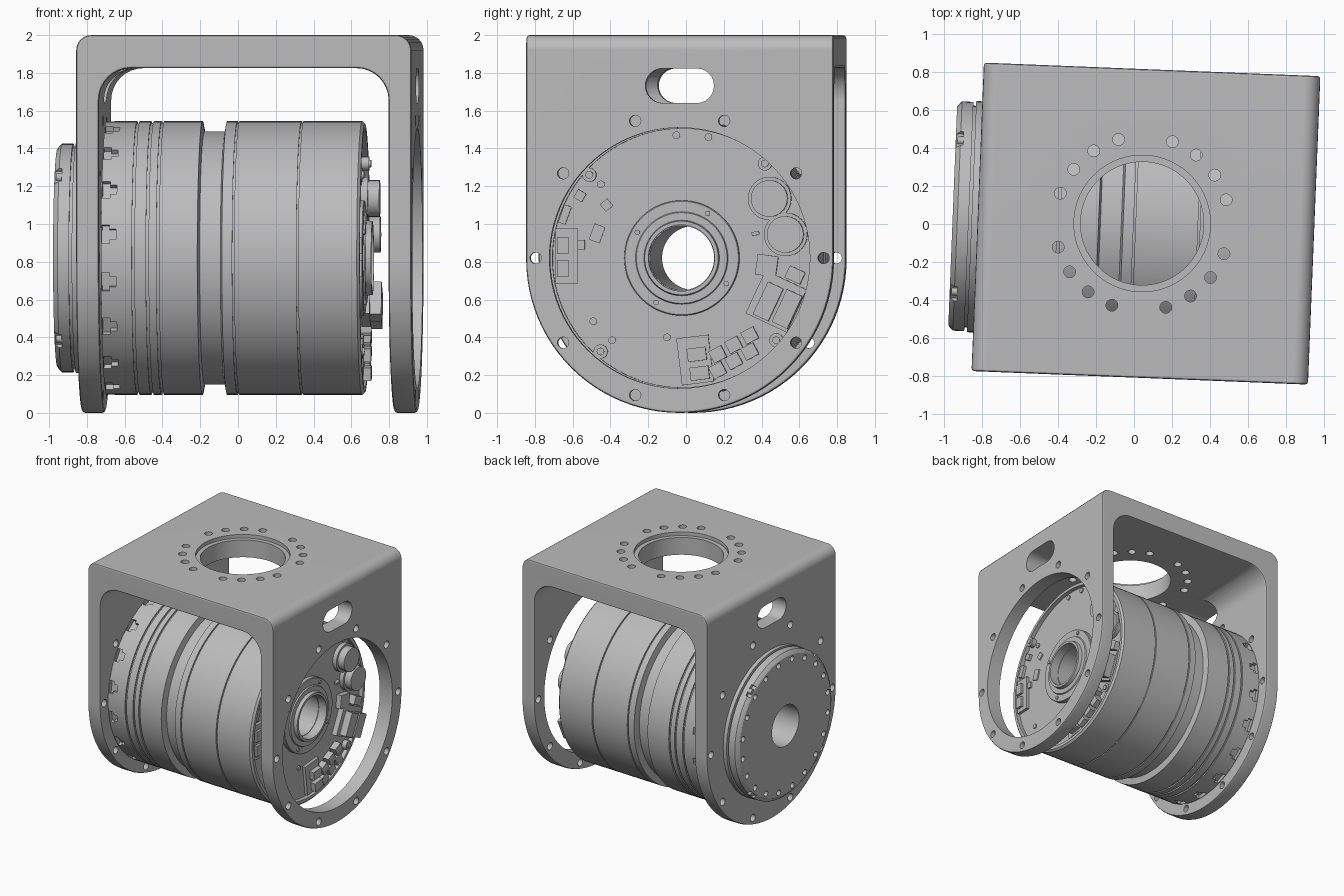
import bpy, bmesh
from math import sin, cos, pi, radians
from mathutils import Matrix, Vector

if "Cube" in bpy.data.objects:
    bpy.data.objects.remove(bpy.data.objects["Cube"])

grey = bpy.data.materials.new("machined_grey")
grey.use_nodes = True
COLOUR = (0.5, 0.5, 0.5, 1)
grey.diffuse_color = COLOUR
grey.node_tree.nodes["Principled BSDF"].inputs["Base Color"].default_value = COLOUR

# The whole assembly is turned slightly about the vertical
FRAME = Matrix.Translation((0.063, 0.002, 0)) @ Matrix.Rotation(radians(-2.3), 4, 'Z')
AXIS_Z = 0.82
X_TURN = Matrix.Rotation(pi / 2, 4, 'Y')


def finish(name, bm):
    bmesh.ops.recalc_face_normals(bm, faces=bm.faces)
    mesh = bpy.data.meshes.new(name)
    bm.to_mesh(mesh)
    bm.free()
    mesh.materials.append(grey)
    ob = bpy.data.objects.new(name, mesh)
    bpy.context.collection.objects.link(ob)
    ob.matrix_world = FRAME
    return ob


def add_cyl(bm, centre, radius, depth, along='X', segs=24):
    m = Matrix.Translation(centre) @ (X_TURN if along == 'X' else Matrix())
    bmesh.ops.create_cone(bm, cap_ends=True, segments=segs, radius1=radius,
                          radius2=radius, depth=depth, matrix=m)


def add_box(bm, centre, size, turn=0):
    m = (Matrix.Translation(centre) @ Matrix.Rotation(radians(turn), 4, 'X')
         @ Matrix.Diagonal((*size, 1)))
    bmesh.ops.create_cube(bm, size=1, matrix=m)


def prism(bm, points, shift):
    face = bm.faces.new([bm.verts.new(p) for p in points])
    out = bmesh.ops.extrude_face_region(bm, geom=[face])["geom"]
    bmesh.ops.translate(bm, vec=shift, verts=[v for v in out if isinstance(v, bmesh.types.BMVert)])


def lathe(name, profile, segs=96):
    bm = bmesh.new()
    rings = []
    for i in range(segs):
        a = 2 * pi * i / segs
        rings.append([bm.verts.new((x, r * cos(a), AXIS_Z + r * sin(a))) for x, r in profile])
    n = len(profile)
    for i in range(segs):
        p, q = rings[i], rings[(i + 1) % segs]
        for j in range(n):
            k = (j + 1) % n
            bm.faces.new((p[j], p[k], q[k], q[j]))
    return finish(name, bm)


def polar(radius, degrees, x):
    a = radians(degrees)
    return Vector((x, radius * cos(a), AXIS_Z + radius * sin(a)))


def carve(ob, cutters):
    for c in cutters:
        mod = ob.modifiers.new("cut", 'BOOLEAN')
        mod.object, mod.operation, mod.solver = c, 'DIFFERENCE', 'EXACT'
        c.hide_render = True


def bake(ob, cutters=()):
    bpy.context.view_layer.update()
    deps = bpy.context.evaluated_depsgraph_get()
    mesh = bpy.data.meshes.new_from_object(ob.evaluated_get(deps))
    ob.modifiers.clear()
    ob.data = mesh
    for c in cutters:
        bpy.data.objects.remove(c)


# Bracket: round-bottomed block, rounded along the two top edges
W, D = 0.888, 0.814
outline = [(-W, D, 2), (-W, -D, 2)]
outline += [(-W, -D * cos(pi * i / 48), D - D * sin(pi * i / 48)) for i in range(49)]
bm = bmesh.new()
prism(bm, outline, (2 * W, 0, 0))
tops = [e for e in bm.edges if all(v.co.z > 1.99 for v in e.verts)
        and abs(e.verts[0].co.x - e.verts[1].co.x) < 0.01]
bmesh.ops.bevel(bm, geom=tops, offset=0.08, segments=6, profile=0.5, affect='EDGES')
bracket = finish("bracket", bm)

# Opening between the two cheeks
R, IN, TOP = 0.17, 0.767, 1.825
arch = [(-IN, -1, -0.5)]
for sx in (-1, 1):
    for i in range(9):
        a = pi / 2 * (i if sx < 0 else 8 - i) / 8
        arch.append((sx * (IN - R + R * cos(a)), -1, TOP - R + R * sin(a)))
arch.append((IN, -1, -0.5))
bm = bmesh.new()
prism(bm, arch, (0, 2, 0))
opening = finish("opening_cutter", bm)

# Large bores in the top and both cheeks
HOLE_X = -0.02
bm = bmesh.new()
add_cyl(bm, (HOLE_X, 0, 1.9), 0.325, 0.6, 'Z', 64)
add_cyl(bm, (0.85, 0, AXIS_Z), 0.69, 0.4, 'X', 96)
add_cyl(bm, (-0.85, 0, AXIS_Z), 0.5, 0.4, 'X', 96)
bores = finish("bore_cutter", bm)
bm = bmesh.new()
add_cyl(bm, (HOLE_X, 0, 2.0), 0.36, 0.06, 'Z', 64)
lip = finish("lip_cutter", bm)

# Bolt holes in the top
bm = bmesh.new()
for i in range(20):
    if i % 5:
        a = 2 * pi * i / 20
        add_cyl(bm, (HOLE_X + 0.46 * cos(a), 0.46 * sin(a), 1.93), 0.031, 0.3, 'Z', 20)
top_holes = finish("top_hole_cutter", bm)

# Bolt holes and cable slot through both cheeks
bm = bmesh.new()
for i in range(10):
    add_cyl(bm, polar(0.763, 36 * i, 0), 0.03, 3, 'X', 20)
slot = [(-1.5, (0.09 if i < 13 else -0.09) + 0.092 * sin(pi * (i if i < 13 else i - 1) / 12),
         1.732 + 0.092 * cos(pi * (i if i < 13 else i - 1) / 12)) for i in range(26)]
prism(bm, slot, (3, 0, 0))
cheek_holes = finish("cheek_hole_cutter", bm)
cutters = [opening, bores, lip, top_holes, cheek_holes]
carve(bracket, cutters[:1])
soft = bracket.modifiers.new("soft_edges", 'BEVEL')
soft.width, soft.segments, soft.limit_method, soft.angle_limit = 0.015, 2, 'ANGLE', radians(40)
carve(bracket, cutters[1:])
bake(bracket, cutters)

# Motor body: turned shell with fine grooves, a neck and a recessed end
B = 0.725
profile = [(-0.76, 0.17), (-0.76, B)]
for x in (-0.59, -0.515, -0.46):
    profile += [(x - 0.007, B), (x - 0.007, B - 0.012), (x + 0.007, B - 0.012), (x + 0.007, B)]
profile += [(-0.25, B), (-0.24, 0.67), (-0.13, 0.67), (-0.12, B)]
for x in (-0.06, 0.28):
    profile += [(x - 0.005, B), (x - 0.005, B - 0.01), (x + 0.005, B - 0.01), (x + 0.005, B)]
profile += [(0.595, B), (0.61, 0.71), (0.61, 0.685), (0.575, 0.685), (0.575, 0.17)]
body = lathe("motor_body", profile)

# T-shaped notches round the left end, as two sets of separate pockets
notches = []
for label, x, length, width in (("wide", -0.735, 0.04, 0.1), ("narrow", -0.705, 0.05, 0.055)):
    bm = bmesh.new()
    for i in range(18):
        a = 10 + 20 * i
        add_box(bm, polar(B, a, x), (length, width, 0.06), a + 90)
    notches.append(finish(label + "_notch_cutter", bm))
carve(body, notches)
bake(body, notches)

# Output flange on the left cheek
flange = lathe("output_flange", [
    (-1.02, 0.17), (-1.02, 0.575), (-1.01, 0.59), (-0.995, 0.605), (-0.935, 0.605),
    (-0.935, 0.585), (-0.92, 0.585), (-0.92, 0.61), (-0.88, 0.61), (-0.75, 0.6), (-0.75, 0.17)])
bm = bmesh.new()
for i in range(20):
    add_cyl(bm, polar(0.54, 18 * i + 9, -1.02), 0.023, 0.08, 'X', 16)
for a in (47, 133, 227, 313):
    add_box(bm, polar(0.61, a, -1.01), (0.06, 0.1, 0.06), a + 90)
sockets = finish("socket_cutter", bm)
carve(flange, [sockets])
bake(flange, [sockets])
bm = bmesh.new()
for a in (47, 133, 227, 313):
    add_cyl(bm, polar(0.583, a, -0.99), 0.022, 0.04, 'X', 16)
flange_screws = finish("flange_screws", bm)

# Stepped hub around the through bore, with four small screws
hub = lathe("hub_ring", [(0.56, 0.175), (0.65, 0.175), (0.65, 0.195), (0.62, 0.2),
                         (0.62, 0.24), (0.61, 0.245), (0.61, 0.3), (0.605, 0.305), (0.56, 0.305)])
bm = bmesh.new()
for i in range(4):
    add_cyl(bm, polar(0.272, 60 + 90 * i, 0.61), 0.014, 0.02, 'X', 12)
hub_screws = finish("hub_screws", bm)

# Board parts on the right end: round capacitors
FLOOR = 0.57
bm = bmesh.new()
for y, z in ((0.465, 1.135), (0.55, 0.945)):
    add_cyl(bm, (0.59, y, z), 0.115, 0.04, 'X', 32)
    add_cyl(bm, (0.62, y, z), 0.097, 0.1, 'X', 32)
capacitors = finish("capacitors", bm)


# Connector blocks: y, z, width, height, depth, turn
def blocks(name, rows):
    bm = bmesh.new()
    for y, z, w, h, d, turn in rows:
        add_box(bm, (FLOOR + d / 2, y, z), (d, w, h), turn)
    return finish(name, bm)


power_connectors = blocks("power_connectors", [
    (0.5, 0.59, 0.24, 0.25, 0.05, -25), (0.46, 0.59, 0.09, 0.19, 0.11, -25),
    (0.56, 0.55, 0.09, 0.19, 0.11, -25), (0.45, 0.78, 0.11, 0.11, 0.05, -8),
    (0.6, 0.73, 0.09, 0.07, 0.06, -25)])
side_connector = blocks("side_connector", [
    (-0.61, 0.83, 0.12, 0.29, 0.03, 0), (-0.63, 0.885, 0.06, 0.09, 0.05, 0),
    (-0.63, 0.765, 0.06, 0.09, 0.05, 0)])
signal_connectors = blocks("signal_connectors", [
    (0.07, 0.28, 0.17, 0.25, 0.03, 7), (0.08, 0.31, 0.1, 0.07, 0.07, 7),
    (0.095, 0.21, 0.1, 0.07, 0.07, 7)] + [
    (0.19 + 0.085 * i, 0.31 + 0.05 * i - 0.085 * j, 0.075, 0.07, 0.06, 28)
    for i in range(3) for j in range(2)])
small_chips = blocks("small_chips", [
    (-0.4, 1.1, 0.05, 0.05, 0.015, 40), (-0.45, 0.95, 0.06, 0.09, 0.015, -20),
    (-0.54, 0.89, 0.05, 0.05, 0.02, 0), (-0.54, 1.15, 0.05, 0.05, 0.03, -30),
    (-0.62, 1.05, 0.04, 0.1, 0.03, -20), (0.39, 0.95, 0.04, 0.02, 0.03, 10)])

# Board screws on standoffs
bm = bmesh.new()
for y, z in ((-0.49, 1.26), (0.44, 1.32), (-0.43, 0.325), (0.5, 0.385)):
    add_cyl(bm, (0.59, y, z), 0.037, 0.05)
    add_cyl(bm, (0.61, y, z), 0.02, 0.03)
for y, z in ((-0.43, 1.21), (-0.47, 0.485), (-0.37, 0.385), (-0.08, 0.4), (-0.03, 1.47), (0.14, 1.46)):
    add_cyl(bm, (0.575, y, z), 0.02, 0.02, 'X', 16)
board_screws = finish("board_screws", bm)

# Smooth the round parts, keep the edges crisp and the flats flat
for ob in bpy.context.selected_objects:
    ob.select_set(False)
for ob in (bracket, body, flange, hub, capacitors, board_screws, flange_screws, hub_screws):
    ob.select_set(True)
    bpy.context.view_layer.objects.active = ob
bpy.ops.object.shade_smooth_by_angle(angle=radians(30))
for ob in (bracket, body, flange):
    flat = ob.modifiers.new("flat_normals", 'WEIGHTED_NORMAL')
    flat.keep_sharp = True
